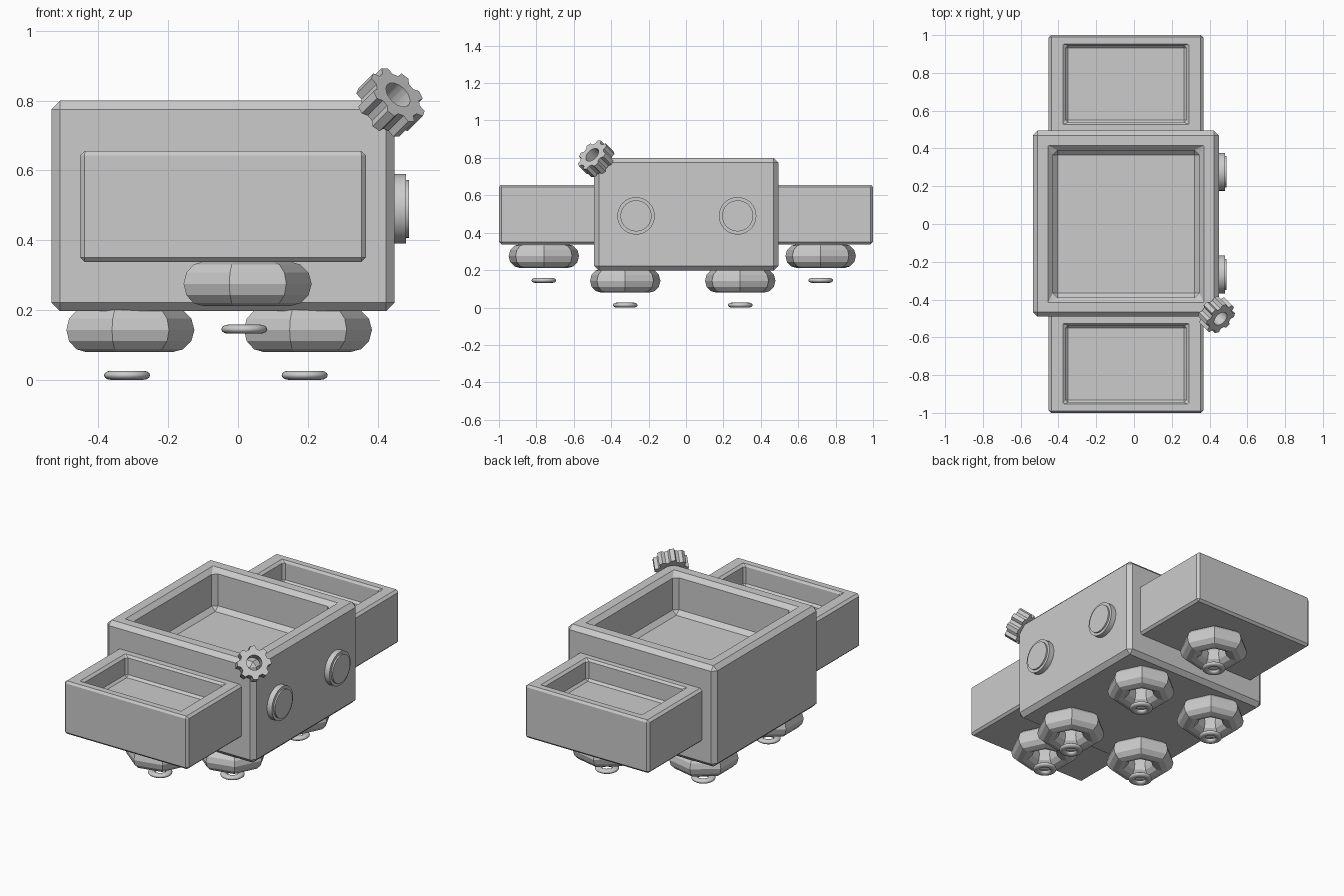
import bpy, bmesh, math
from mathutils import Vector

if "Cube" in bpy.data.objects:
    bpy.data.objects.remove(bpy.data.objects["Cube"])


def new_object(name, bm):
    bmesh.ops.recalc_face_normals(bm, faces=bm.faces)
    mesh = bpy.data.meshes.new(name)
    bm.to_mesh(mesh)
    bm.free()
    obj = bpy.data.objects.new(name, mesh)
    bpy.context.collection.objects.link(obj)
    return obj


def smooth(obj, angle=35):
    bpy.ops.object.select_all(action='DESELECT')
    obj.select_set(True)
    bpy.context.view_layer.objects.active = obj
    bpy.ops.object.shade_smooth_by_angle(angle=math.radians(angle))


def tray(name, x, y, z, inner_x, inner_y, floor, bevel):
    """Box with a rectangular pocket in the top and chamfered edges."""
    bm = bmesh.new()
    bmesh.ops.create_cube(bm, size=2)
    top = next(f for f in bm.faces if f.normal.z > 0.9)
    for v in bm.verts:
        v.co = Vector((x[v.co.x > 0], y[v.co.y > 0], z[v.co.z > 0]))
    bmesh.ops.inset_region(bm, faces=[top], thickness=0.05)
    mid = top.calc_center_median()
    for v in top.verts:
        v.co.x, v.co.y = inner_x[v.co.x > mid.x], inner_y[v.co.y > mid.y]
    pocket = bmesh.ops.extrude_discrete_faces(bm, faces=[top])['faces'][0]
    for v in pocket.verts:
        v.co.z = floor
    obj = new_object(name, bm)
    mod = obj.modifiers.new("chamfer", 'BEVEL')
    mod.width, mod.segments = bevel, 1
    return obj


def torus(name, loc, major, minor, n_major, n_minor, squash=1.0):
    bpy.ops.mesh.primitive_torus_add(location=loc, major_radius=major, minor_radius=minor,
                                     major_segments=n_major, minor_segments=n_minor)
    obj = bpy.context.object
    obj.name = name
    obj.scale.z = squash
    return obj


# Main bin and the two smaller side bins
tray("main_bin", (-0.535, 0.449), (-0.491, 0.494), (0.197, 0.80),
     (-0.43, 0.345), (-0.39, 0.39), 0.56, 0.025)
tray("front_bin", (-0.453, 0.367), (-1.0, -0.47), (0.338, 0.656),
     (-0.362, 0.277), (-0.945, -0.538), 0.53, 0.013)
tray("back_bin", (-0.453, 0.367), (0.47, 1.0), (0.338, 0.656),
     (-0.362, 0.277), (0.538, 0.945), 0.53, 0.013)

# Low-poly wheel rings, each with a small ring floating below
wheels = [(x, y, 0.143) for x in (-0.318, 0.191) for y in (-0.325, 0.29)]
wheels += [(0.018, -0.76, 0.275), (0.018, 0.72, 0.275)]
for i, (x, y, z) in enumerate(wheels):
    torus(f"wheel_{i}", (x, y, z), 0.129, 0.064, 7, 12)
    smooth(torus(f"wheel_hub_{i}", (x, y, z - 0.13), 0.047, 0.019, 32, 12, 0.68), 60)

# Round stepped lamps on the right side
for i, y in enumerate((-0.267, 0.276)):
    bm = bmesh.new()
    profile = [(0, 0.42), (0.10, 0.42), (0.10, 0.481), (0.083, 0.481), (0.083, 0.49), (0, 0.49)]
    verts = [bm.verts.new((px, y, 0.49 + r)) for r, px in profile]
    edges = [bm.edges.new(p) for p in zip(verts, verts[1:])]
    bmesh.ops.spin(bm, geom=verts + edges, cent=(0, y, 0.49), axis=(1, 0, 0),
                   angle=math.tau, steps=40)
    bmesh.ops.remove_doubles(bm, verts=bm.verts, dist=1e-4)
    smooth(new_object(f"lamp_{i}", bm), 30)

# Cog on the front right top corner, tilted along the corner diagonal
TEETH, THICK = 8, 0.075
bm = bmesh.new()
loops = []
for h in (-THICK / 2, THICK / 2):
    outer, hole = [], []
    for t in range(TEETH):
        for off, r in ((-0.34, 0.076), (-0.17, 0.094), (0.17, 0.094), (0.34, 0.076)):
            a = math.tau * (t + off) / TEETH
            c, s = math.cos(a), math.sin(a)
            outer.append(bm.verts.new((r * c, r * s, h)))
            hole.append(bm.verts.new((0.042 * c, 0.042 * s, h)))
    loops += [outer, hole]
low, low_hole, high, high_hole = loops
for a, b in ((low, high), (high, high_hole), (high_hole, low_hole), (low_hole, low)):
    for i in range(len(a)):
        j = (i + 1) % len(a)
        bm.faces.new((a[i], a[j], b[j], b[i]))
cog = new_object("cog", bm)
cog.location = (0.437, -0.48, 0.795)
cog.rotation_mode = 'QUATERNION'
cog.rotation_quaternion = Vector((1, -1, 1)).to_track_quat('Z', 'Y')
